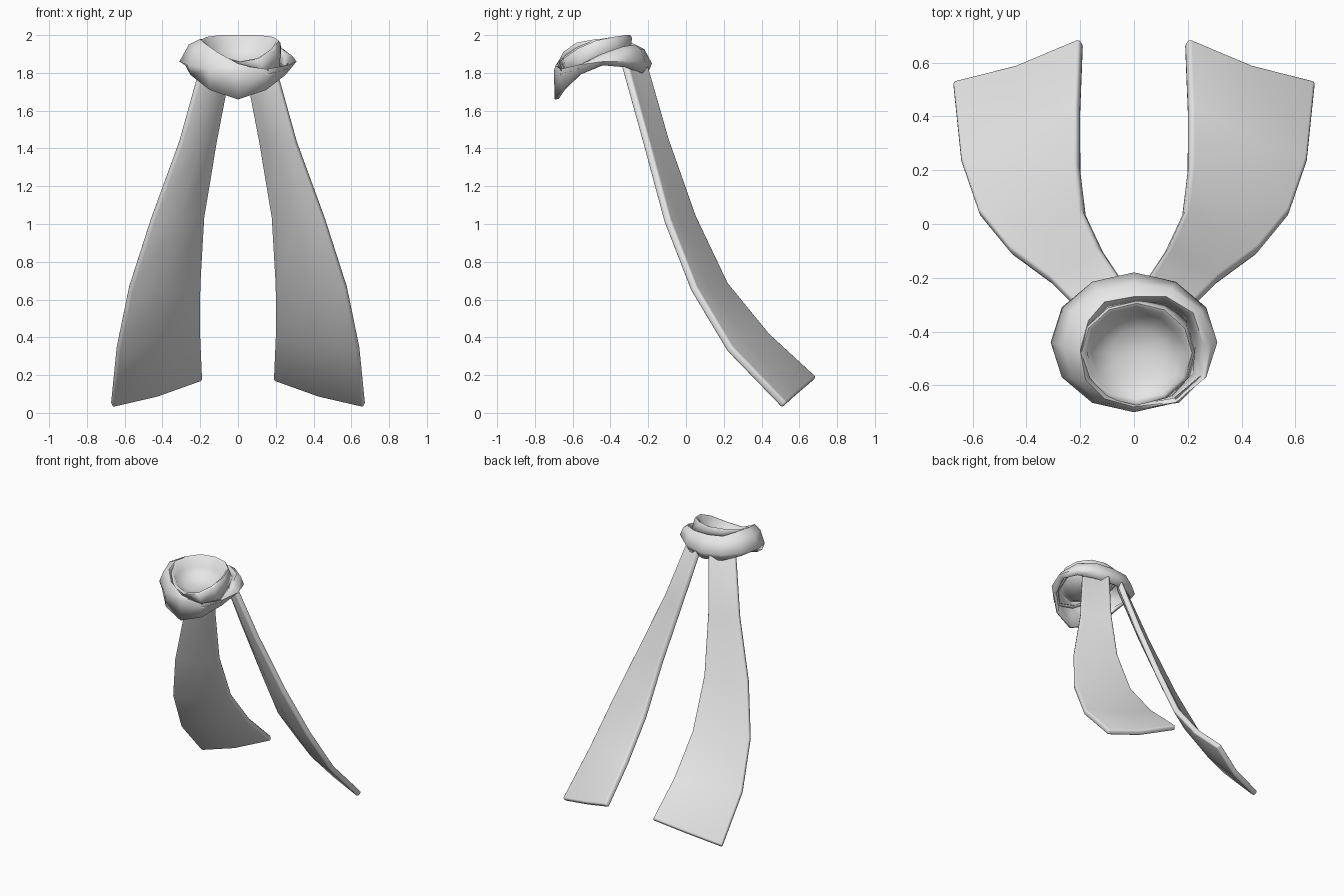
import bpy
from math import sin, cos, pi
from mathutils import Vector

cube = bpy.data.objects.get("Cube")
if cube:
    bpy.data.objects.remove(cube, do_unlink=True)

cloth = bpy.data.materials.new("grey cloth")
cloth.use_nodes = True
grey = (0.8, 0.8, 0.8, 1)
cloth.diffuse_color = grey
cloth.node_tree.nodes["Principled BSDF"].inputs["Base Color"].default_value = grey

SIDES = 12
ANGLES = [2 * pi * i / SIDES for i in range(SIDES)]  # starts at the front, turns to +x


def skin(name, rows, closed=False, cap=None):
    """Join rows of points into a sheet, optionally closed round and capped."""
    n = len(rows[0])
    verts = [p for row in rows for p in row]
    faces = []
    for r in range(len(rows) - 1):
        for i in range(n if closed else n - 1):
            j = (i + 1) % n
            faces.append((r * n + i, r * n + j, (r + 1) * n + j, (r + 1) * n + i))
    if cap:
        last = (len(rows) - 1) * n
        faces += [(last + i, last + (i + 1) % n, len(verts)) for i in range(n)]
        verts.append(Vector(cap))
    mesh = bpy.data.meshes.new(name)
    mesh.from_pydata(verts, [], faces)
    mesh.materials.append(cloth)
    obj = bpy.data.objects.new(name, mesh)
    bpy.context.collection.objects.link(obj)
    return obj


def finish(obj, thickness, offset, bevel):
    """Give the sheet thickness and softened edges, then smooth it."""
    solid = obj.modifiers.new("Thickness", "SOLIDIFY")
    solid.thickness, solid.offset = thickness, offset
    if bevel:
        soft = obj.modifiers.new("Soft edge", "BEVEL")
        soft.width, soft.segments = bevel, 2
    bpy.ops.object.select_all(action="DESELECT")
    obj.select_set(True)
    bpy.context.view_layer.objects.active = obj
    bpy.ops.object.shade_smooth_by_angle(angle=1.1)


def oval(a, scale, z):
    return Vector((0.31 * scale * sin(a), -0.44 - 0.26 * scale * cos(a), z))


# Neck wrap: lower lip, widest ring, shoulder and a spiralling top edge
lip_z = [1.66, 1.71, 1.79, 1.84, 1.83, 1.80, 1.79]
lip_z += lip_z[-2:0:-1]
top_edge = [Vector(p) for p in (
    (0, -.68, 1.85), (.16, -.66, 1.81), (.25, -.57, 1.84), (.26, -.45, 1.90),
    (.22, -.33, 1.94), (.12, -.27, 1.95), (0, -.27, 1.95), (-.11, -.29, 1.96),
    (-.17, -.36, 1.98), (-.20, -.47, 1.98), (-.18, -.58, 1.96), (-.11, -.65, 1.91))]
lip = [oval(a, 0.9 + 0.08 * max(cos(a), 0), z) for a, z in zip(ANGLES, lip_z)]
waist = [oval(a, 1, 1.83 + 0.03 * sin(a) ** 2 - 0.02 * cos(a)) for a in ANGLES]
shoulder = [Vector((*w.lerp(t, 0.45).xy, w.lerp(t, 0.75).z)) for w, t in zip(waist, top_edge)]
tuck = [t + Vector((-0.12 * t.x, -0.12 * (t.y + 0.47), -0.03)) for t in top_edge]
wrap = skin("neck_wrap", [lip, waist, shoulder, top_edge, tuck], closed=True)
finish(wrap, 0.02, -1, 0)

# Inner collar: rises out of the wrap, folds over a rim and sinks into a hollow
rim_z = [1.86, 1.88, 1.93, 1.97, 1.99, 2, 2, 2, 1.99, 1.975, 1.94, 1.89]
centre = Vector((0.01, -0.48, 1.84))


def collar_ring(scale, depth):
    ring = []
    for a, z in zip(ANGLES, rim_z):
        p = centre + Vector((0.2 * scale * sin(a), -0.18 * scale * cos(a), 0))
        p.z = z + (centre.z - z) * depth
        ring.append(p)
    return ring


rows = [tuck, collar_ring(1.08, 0.1), collar_ring(1.03, 0), collar_ring(0.96, 0.05),
        collar_ring(0.84, 0.5), collar_ring(0.5, 0.88)]
collar = skin("inner_collar", rows, closed=True, cap=centre)
finish(collar, 0.004, -1, 0)

# Hanging tails: matching outer and inner edges with a slightly sagging middle
outer = [(.19, -.33, 1.86), (.31, -.21, 1.43), (.46, -.10, 1.02),
         (.575, .04, .66), (.64, .23, .34), (.67, .52, .04)]
inner = [(.04, -.22, 1.86), (.12, -.10, 1.44), (.185, .04, 1.04),
         (.205, .21, .68), (.205, .43, .41), (.195, .68, .18)]
for side, name in ((1, "left_tail"), (-1, "right_tail")):
    rows = []
    for o, i in zip(outer, inner):
        o, i = Vector(o), Vector(i)
        sag = Vector((0, -0.02, -0.015))
        row = [o, o.lerp(i, 0.5) + sag, i]
        for p in row:
            p.x *= side
        rows.append(row[::side])
    tail = skin(name, rows)
    finish(tail, 0.04, 0, 0.012)
